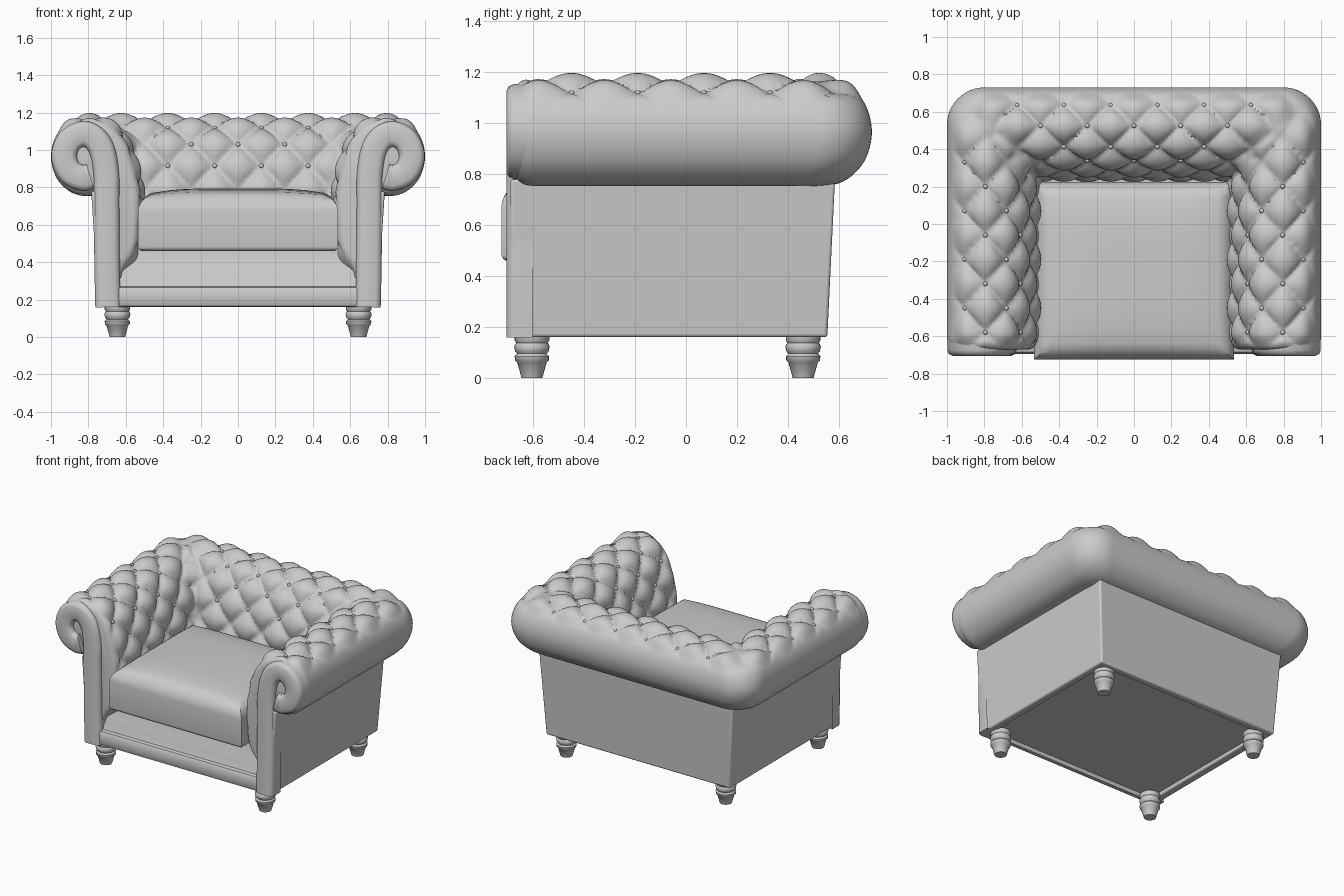
import bpy, bmesh, math
from mathutils import Vector, Matrix

cube = bpy.data.objects.get("Cube")
if cube:
    bpy.data.objects.remove(cube, do_unlink=True)

GREY = (0.6, 0.6, 0.6, 1)
mat = bpy.data.materials.new("soft_grey")
mat.use_nodes = True
mat.diffuse_color = GREY
mat.node_tree.nodes["Principled BSDF"].inputs["Base Color"].default_value = GREY


def finish(name, bm, angle=40, bevel=0, mirror=False, recalc=True):
    """Turn a bmesh into a shaded object."""
    if recalc:
        bmesh.ops.recalc_face_normals(bm, faces=bm.faces)
    mesh = bpy.data.meshes.new(name)
    bm.to_mesh(mesh)
    bm.free()
    mesh.materials.append(mat)
    ob = bpy.data.objects.new(name, mesh)
    bpy.context.collection.objects.link(ob)
    bpy.ops.object.select_all(action='DESELECT')
    ob.select_set(True)
    bpy.context.view_layer.objects.active = ob
    bpy.ops.object.shade_smooth_by_angle(angle=math.radians(angle))
    if mirror:
        mod = ob.modifiers.new("Mirror", 'MIRROR')
        mod.merge_threshold = 0.0005
    if bevel:
        mod = ob.modifiers.new("Bevel", 'BEVEL')
        mod.width, mod.segments = bevel, 3
    return ob


def spline(pts, n):
    """Catmull-Rom curve through 2D points, n steps per span."""
    p = [Vector(q) for q in pts]
    p = [2 * p[0] - p[1]] + p + [2 * p[-1] - p[-2]]
    out = []
    for a, b, c, d in zip(p, p[1:], p[2:], p[3:]):
        for k in range(n):
            t = k / n
            out.append(0.5 * (2 * b + (c - a) * t + (2 * a - 5 * b + 4 * c - d) * t * t
                              + (3 * b - a - 3 * c + d) * t ** 3))
    return out + [p[-2]]


def normals(pts):
    """Left-hand normals of a 2D polyline."""
    res = []
    for i in range(len(pts)):
        t = (pts[min(i + 1, len(pts) - 1)] - pts[max(i - 1, 0)]).normalized()
        res.append(Vector((-t.y, t.x)))
    return res


def skin(bm, rows):
    """Quads between successive rows of points."""
    grid = [[bm.verts.new(p) for p in row] for row in rows]
    for r, s in zip(grid, grid[1:]):
        for i in range(len(r) - 1):
            bm.faces.new((r[i], r[i + 1], s[i + 1], s[i]))
    return grid


def prism(bm, low, high):
    """Closed solid between two matching outlines."""
    a = [bm.verts.new(p) for p in low]
    b = [bm.verts.new(p) for p in high]
    bm.faces.new(a)
    bm.faces.new(b)
    for i in range(len(a)):
        j = (i + 1) % len(a)
        bm.faces.new((a[i], a[j], b[j], b[i]))


def smooth(x):
    x = min(max(x, 0), 1)
    return x * x * (3 - 2 * x)


# Tufted arms and back: one rolled section carried around a U
SECTION = [(.64, .26), (.60, .36), (.54, .46), (.52, .6), (.515, .75), (.54, .9), (.59, 1.04),
           (.67, 1.135), (.78, 1.175), (.89, 1.15), (.97, 1.08), (1.0, .97), (.975, .86),
           (.91, .785), (.83, .755), (.75, .765)]
BACK, FRONT, DEPTH, ROW = .27, -.67, .05, .13
ARM_STEP, BACK_STEP, ARM_PHASE = .26, .25, -.06
sec = spline(SECTION, 7)
sec_n = normals(sec)
length = [0]
for a, b in zip(sec, sec[1:]):
    length.append(length[-1] + (b - a).length)
origin = min(range(len(sec)), key=lambda i: (sec[i] - Vector((.59, 1.04))).length)
length = [v - length[origin] for v in length]


def pillow(q, t):
    b = t / (2 * ROW)
    return math.sqrt(abs(math.sin(math.pi * (q + b)) * math.sin(math.pi * (q - b))))


def offset(x, y, t):
    """Padding height: diamond pillows, fading to the plain underside and front."""
    w = smooth((y - x + BACK) / .24 + .5)
    h = ((1 - w) * pillow((y - ARM_PHASE) / ARM_STEP, t) + w * pillow(x / BACK_STEP, t))
    fade = smooth((3.7 * ROW - t) / ROW) * smooth((y - FRONT) / .08)
    e = min(max(1 - (y - FRONT) / .07, 0), 1)
    return DEPTH * (h - .55) * fade - .045 * (1 - math.sqrt(1 - e * e))


def path(d):
    """Plan position and outward direction along half of the U."""
    r = .02 + .36 * max(0, d - .5)
    cx, cy = d - r, d - BACK - r
    pts = []
    for k in range(80):
        pts.append((d, FRONT + (cy - FRONT) * (k / 80) ** 1.15, 1, 0))
    for k in range(13):
        a = math.pi / 2 * k / 12
        c, s = math.cos(a), math.sin(a)
        pts.append((cx + r * c, cy + r * s, c, s))
    for k in range(1, 61):
        pts.append((cx * (1 - k / 60), d - BACK, 0, 1))
    return pts


columns = []
for p, n, t in zip(sec, sec_n, length):
    col = []
    for x, y, ux, uy in path(p.x):
        o = offset(x, y, t)
        col.append(Vector((x + ux * n.x * o, y + uy * n.x * o, p.y + n.y * o)))
    columns.append(col)
bm = bmesh.new()
grid = skin(bm, list(zip(*columns)))
bm.faces.new(list(reversed(grid[0])))
finish("tufted_arms_and_back", bm, angle=65, mirror=True, recalc=False)

# Upholstery buttons at the crossings of the pleats
bm = bmesh.new()
for j in range(-1, 4):
    i = min(range(len(sec)), key=lambda m: abs(length[m] - j * ROW))
    p, n = sec[i], sec_n[i]
    sink = -DEPTH * .45
    d, z = p.x + n.x * sink, p.y + n.y * sink
    spots = []
    for k in range(-4, 5):
        y = ARM_PHASE + ARM_STEP * (k + j % 2 / 2)
        if -.61 < y < p.x - BACK - .13:
            spots += [(d, y), (-d, y)]
        x = BACK_STEP * (k + j % 2 / 2)
        if abs(x) < p.x - .12:
            spots.append((x, d - BACK))
    for x, y in spots:
        bmesh.ops.create_icosphere(bm, subdivisions=2, radius=.013,
                                   matrix=Matrix.Translation((x, y, z)))
finish("buttons", bm)

# Scrolled pads on the arm fronts
SCROLL = [(.695, .16), (.70, .4), (.703, .7), (.705, .88), (.735, 1.02), (.81, 1.085),
          (.895, 1.055), (.93, .97), (.90, .885), (.83, .85), (.79, .86)]
PAD = [(-.068, -.6), (-.068, -.675), (-.06, -.695), (-.04, -.705), (.04, -.705),
       (.06, -.695), (.068, -.675), (.068, -.6)]
line = spline(SCROLL, 8)
rows = [[(p.x + n.x * o, y, p.y + n.y * o) for o, y in PAD]
        for p, n in zip(line, normals(line))]
bm = bmesh.new()
grid = skin(bm, rows)
bm.faces.new(grid[0])
bm.faces.new(grid[-1])
finish("arm_front_scrolls", bm, angle=50, mirror=True)

# Outer side and back panels, widening upwards
def wall(x, y, xi, z):
    half = [(x, -.69), (x, y), (-x, y), (-x, -.69), (-xi, -.69), (-xi, .5), (xi, .5), (xi, -.69)]
    return [(px, py, z) for px, py in half]


bm = bmesh.new()
prism(bm, wall(.745, .555, .69, .16), wall(.785, .585, .69, .78))
finish("outer_panels", bm, bevel=.012)

# Seat base with a moulded front rail and recessed underside
RAIL = [(-.66, .16), (-.685, .165), (-.695, .19), (-.695, .245), (-.685, .265), (-.66, .27),
        (-.645, .31), (-.635, .36), (-.61, .41), (-.605, .47), (.5, .47), (.5, .19),
        (-.65, .19), (-.65, .16)]
bm = bmesh.new()
prism(bm, [(-.69, y, z) for y, z in RAIL], [(.69, y, z) for y, z in RAIL])
finish("seat_base", bm, angle=35)

# Domed seat cushion
bm = bmesh.new()
bmesh.ops.create_cube(bm, size=1, matrix=Matrix.Translation((0, -.25, .605))
                      @ Matrix.Diagonal((1.07, .95, .29, 1)))
top = [e for e in bm.edges if all(v.co.z > .7 for v in e.verts)]
rest = [e for e in bm.edges if e not in top]
bmesh.ops.bevel(bm, geom=top, offset=.08, segments=6, profile=.5, affect='EDGES')
low = [e for e in bm.edges if all(v.co.z < .5 for v in e.verts)]
bmesh.ops.bevel(bm, geom=low, offset=.025, segments=4, profile=.5, affect='EDGES')
for axis, mid, half in ((0, 0, .535), (1, -.25, .475)):
    for k in range(-5, 6):
        co, no = Vector((0, 0, 0)), Vector((0, 0, 0))
        co[axis], no[axis] = mid + half * k / 6, 1
        bmesh.ops.bisect_plane(bm, geom=bm.verts[:] + bm.edges[:] + bm.faces[:],
                               plane_co=co, plane_no=no)
for v in bm.verts:
    u, w = v.co.x / .535, (v.co.y + .25) / .475
    rise = max(0, (v.co.z - .5) / .25)
    v.co.z += .045 * rise * max(0, 1 - u ** 4) * max(0, 1 - w ** 4)
finish("seat_cushion", bm, angle=50)

# Turned feet
FOOT = [(0, 0), (.041, 0), (.058, .062), (.066, .068), (.068, .085), (.058, .095), (.066, .105),
        (.07, .125), (.062, .138), (.068, .148), (.068, .17)]
SIDES = 24
for side, sx in (("left", 1), ("right", -1)):
    for end, y in (("front", -.605), ("back", .46)):
        bm = bmesh.new()
        skin(bm, [[(sx * .645 + r * math.cos(a), y + r * math.sin(a), z) for r, z in FOOT]
                  for a in (2 * math.pi * k / SIDES for k in range(SIDES + 1))])
        bmesh.ops.remove_doubles(bm, verts=bm.verts, dist=.0001)
        finish(end + "_" + side + "_foot", bm, angle=50)
